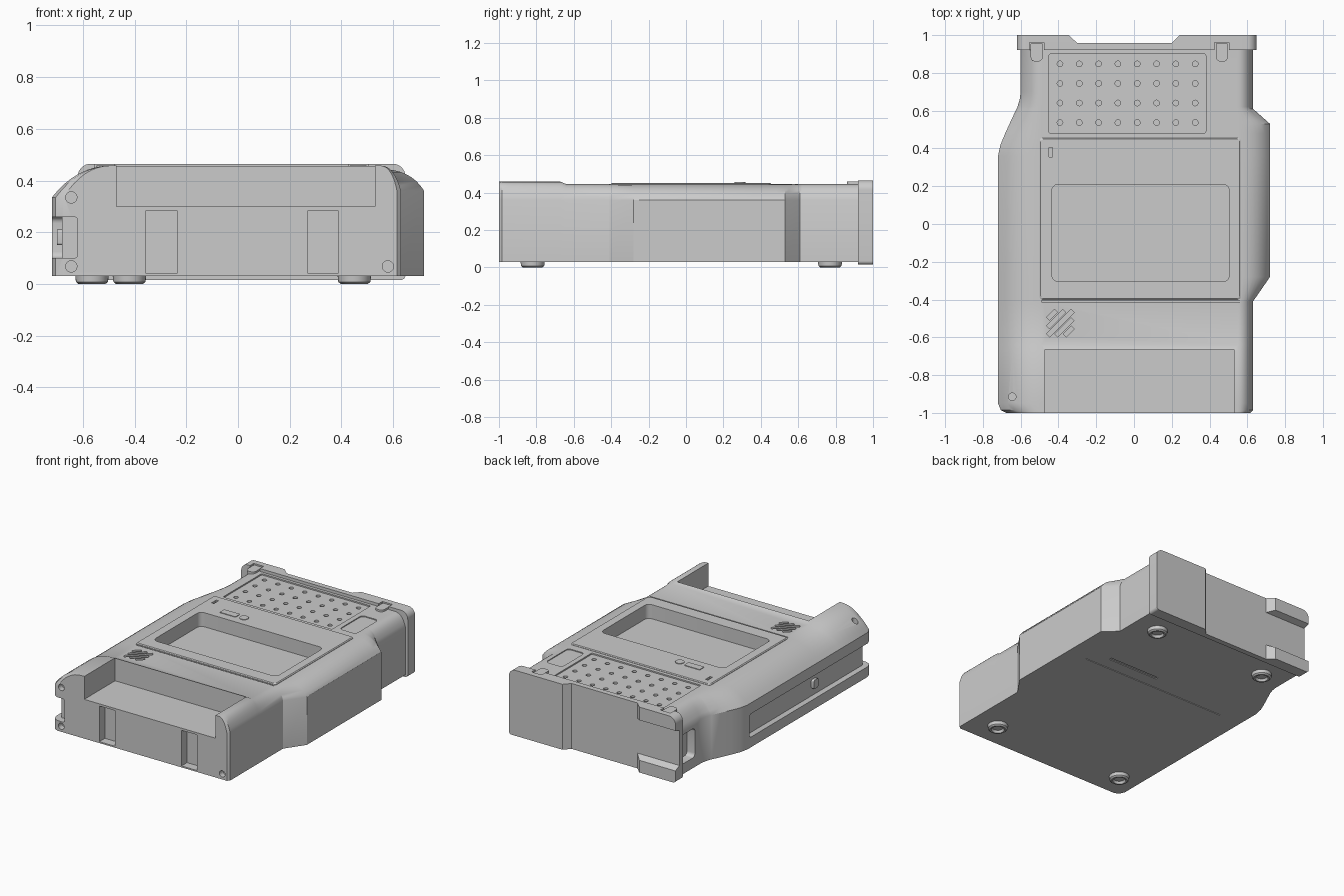
import bpy, bmesh, math
from mathutils import Matrix

if "Cube" in bpy.data.objects:
    bpy.data.objects.remove(bpy.data.objects["Cube"])


def rrect(u0, u1, v0, v1, r=0.0, n=5):
    """Rounded rectangle outline; r may be one radius or (bottom, top)."""
    rb, rt = r if isinstance(r, tuple) else (r, r)
    if rb == 0 and rt == 0:
        return [(u0, v0), (u1, v0), (u1, v1), (u0, v1)]
    pts = []
    for cu, cv, a0, q in ((u1 - rb, v0 + rb, -90, rb), (u1 - rt, v1 - rt, 0, rt),
                          (u0 + rt, v1 - rt, 90, rt), (u0 + rb, v0 + rb, 180, rb)):
        for i in range(n + 1):
            a = math.radians(a0 + 90 * i / n)
            pts.append((cu + q * math.cos(a), cv + q * math.sin(a)))
    return pts


def circle(u, v, r, n=20):
    return [(u + r * math.cos(2 * math.pi * i / n), v + r * math.sin(2 * math.pi * i / n)) for i in range(n)]


def loft(bm, rings):
    """Closed skin through rings of equal point count."""
    vs = [[bm.verts.new(p) for p in ring] for ring in rings]
    n = len(vs[0])
    fs = [bm.faces.new(vs[0]), bm.faces.new(vs[-1])]
    for a, b in zip(vs, vs[1:]):
        fs += [bm.faces.new((a[i], a[(i + 1) % n], b[(i + 1) % n], b[i])) for i in range(n)]
    bmesh.ops.recalc_face_normals(bm, faces=fs)


AXES = {'z': lambda u, v, w: (u, v, w), 'y': lambda u, v, w: (u, w, v), 'x': lambda u, v, w: (w, u, v)}


def make(name, prisms=(), bm=None):
    """Object from prisms (outline, axis, start, end)."""
    bm = bm or bmesh.new()
    for pts, ax, w0, w1 in prisms:
        loft(bm, [[AXES[ax](u, v, w) for u, v in pts] for w in (w0, w1)])
    me = bpy.data.meshes.new(name)
    bm.to_mesh(me)
    bm.free()
    ob = bpy.data.objects.new(name, me)
    bpy.context.collection.objects.link(ob)
    return ob


def activate(ob):
    bpy.ops.object.select_all(action='DESELECT')
    ob.select_set(True)
    bpy.context.view_layer.objects.active = ob


def cut(ob, prisms):
    cutter = make("cutter", prisms)
    cutter.hide_render = True
    m = ob.modifiers.new("cut", 'BOOLEAN')
    m.operation, m.solver, m.object = 'DIFFERENCE', 'EXACT', cutter
    activate(ob)
    bpy.ops.object.modifier_apply(modifier=m.name)
    bpy.data.objects.remove(cutter)


def smooth(ob):
    activate(ob)
    bpy.ops.object.shade_smooth_by_angle(angle=math.radians(28))


def lerp(table, y):
    for (a, p), (b, q) in zip(table, table[1:]):
        if y <= b:
            return p + (q - p) * (y - a) / (b - a)
    return table[-1][1]


# Main body: cross-sections following the plan outline
left = [(-1, -.675), (-.985, -.705), (-.95, -.72), (.36, -.72), (.42, -.707), (.48, -.682),
        (.55, -.65), (.62, -.617), (.66, -.605), (.70, -.60), (.93, -.60)]
right = [(-1, .615), (-.985, .63), (-.41, .63), (-.28, .72), (.53, .72), (.61, .63), (.93, .63)]
top = [(-1, .458), (-.67, .458), (-.64, .445), (.93, .445)]


def bez(a, c, b, n=8):
    return [tuple((1 - t) ** 2 * p + 2 * t * (1 - t) * q + t * t * r for p, q, r in zip(a, c, b))
            for t in (i / n for i in range(n + 1))]


def section(y):
    xl, xr, zt = lerp(left, y), lerp(right, y), lerp(top, y)
    pts = [(xl, .03), (xr, .03)]
    pts += bez((xr, .36), (xr - .3 * (xr - .55), zt), (.55, zt))
    pts += bez((-.49, zt), (xl + .42 * (-.49 - xl), zt), (xl, .335))
    return [(x, y, z) for x, z in pts]


bm = bmesh.new()
loft(bm, [section(y) for y in sorted({p[0] for t in (left, right, top) for p in t})])
body = make("body", bm=bm)

screen = (rrect(-.435, .505, -.305, .21, .035), 'z', .355, .6)
slot = (rrect(-.45, -.432, .355, .405), 'z', .435, .6)
cuts = [screen, slot,
        (rrect(-.47, .53, -1.1, -.665), 'z', .30, .6),             # front tray
        (rrect(-1.1, .34, .10, .26, .025), 'x', -.8, -.68),        # side channel
        (rrect(.76, .90, .10, .30, .025), 'x', -.7, -.54),         # side window
        (rrect(-.45, .38, .48, .90, .01), 'z', .436, .6),          # vent plate bed
        (rrect(.415, .54, .51, .755, .025), 'z', .439, .6),        # key pad bed
        (rrect(-.49, .56, -.412, -.404), 'z', .436, .6),           # seam
        (circle(-.645, -.915, .02), 'z', .35, .6),
        (rrect(.06, .45, .29, .31), 'z', -.1, .035)]               # underside slot
cuts += [(rrect(a, b, .04, .285), 'y', -1.1, -.94) for a, b in ((-.355, -.235), (.27, .387))]
cuts += [(circle(x, z, .022), 'y', -1.1, -.96) for x, z in ((-.645, .335), (-.645, .068), (.58, .068))]
# Diagonal grille slots
h, w = .065, .008
for d in (-.088, -.044, 0, .044, .088):
    u0, u1 = max(-h, -h - d), min(h, h - d)
    p, q = (-.39 + u0, -.525 + u0 + d), (-.39 + u1, -.525 + u1 + d)
    cuts.append(([(p[0] + w, p[1] - w), (q[0] + w, q[1] - w), (q[0] - w, q[1] + w), (p[0] - w, p[1] + w)],
                 'z', .415, .6))
cut(body, cuts)

# Vent holes and front channel mouth
holes = [(circle(-.392 + i * .1023, .537 + j * .1035, .015, 16), 'z', .41, .6)
         for i in range(8) for j in range(4)]
holes.append((rrect(-.8, -.62, .10, .26, .015), 'y', -1.1, -.95))
cut(body, holes)
# Battery door outline underneath
cut(body, [(rrect(-.55, .57, .197, .203), 'z', 0, .035)])
smooth(body)

# Raised face panel around the screen
bm = bmesh.new()
loft(bm, [[(x, y, z) for x, y in rrect(-.5 + i, .565 - i, -.4 + i, .455 - i, .015)]
          for z, i in ((.438, 0), (.447, 0), (.452, .006))])
panel = make("face_panel", bm=bm)
cut(panel, [screen, slot])
smooth(panel)

smooth(make("wide_button", [(rrect(-.325, -.205, .265, .315, .006), 'z', .445, .456)]))
smooth(make("round_button", [(circle(-.155, .288, .029, 32), 'z', .445, .456)]))
smooth(make("side_latch", [(rrect(-.44, -.39, .15, .21, .01), 'x', -.70, -.67)]))

# Rear end cap with central recess, side channel and clip notches
cap = make("rear_cap", [(rrect(-.62, .648, .015, .465, (.02, .05), 8), 'y', .92, 1.0)])
cut(cap, [([(-.355, 1.01), (-.30, .957), (.20, .957), (.25, 1.01)], 'z', -.1, .6)])
cut(cap, [([(.957, .12), (1.1, .05), (1.1, .41), (.957, .36)], 'x', -.8, -.28)]
    + [(rrect(x - .038, x + .038, .9, .96), 'z', .445, .6) for x in (-.515, .465)])
smooth(cap)

# Clips
for side, x in (("left", -.515), ("right", .465)):
    smooth(make(side + "_clip", [(rrect(x - .032, x + .032, .86, .955, (.025, .004)), 'z', .42, .458)]))

# Cupped feet
for i, (x, y) in enumerate(((-.565, -.82), (.45, -.82), (-.42, .77), (.45, .77))):
    bm = bmesh.new()
    loft(bm, [[(u, v, z) for u, v in circle(x, y, r, 32)]
              for z, r in ((.016, .034), (0, .042), (0, .052), (.008, .062), (.034, .065))])
    smooth(make("foot_%d" % (i + 1), bm=bm))
